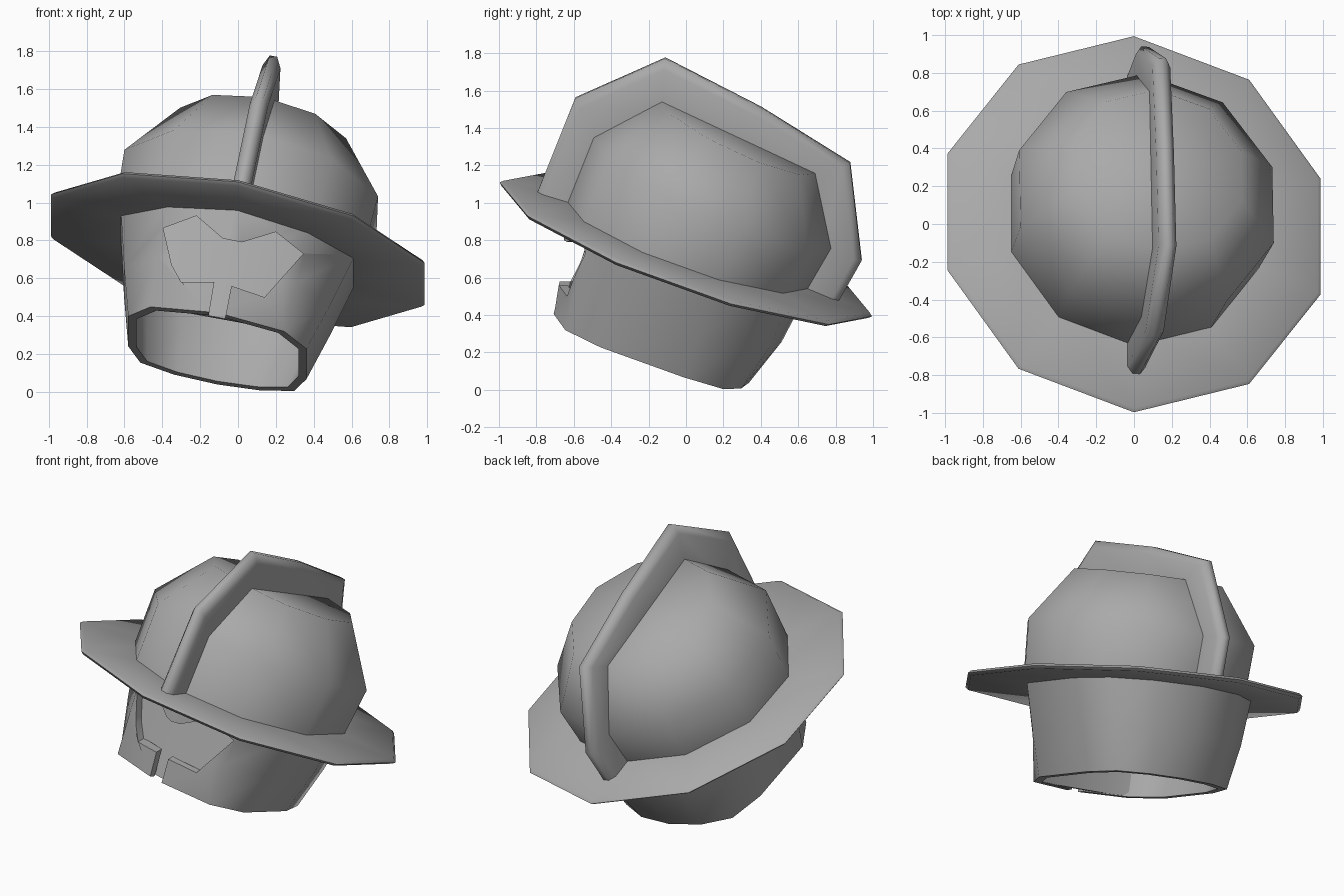
import bpy, bmesh, math
from mathutils import Matrix, Vector

cube = bpy.data.objects.get("Cube")
if cube:
    bpy.data.objects.remove(cube, do_unlink=True)

SIDES = 10
# Tilted frame of the whole helmet: origin at the brim centre
up = Vector((0.207, 0.36, 1)).normalized()
back = Vector((0, 1, -0.36)).normalized()
side = back.cross(up).normalized()
FRAME = Matrix((side, back, up)).transposed().to_4x4()
FRAME.translation = (0, 0, 0.755)

grey = bpy.data.materials.new("plain_grey")
grey.use_nodes = True
grey.diffuse_color = (0.4, 0.4, 0.4, 1)
grey.node_tree.nodes["Principled BSDF"].inputs["Base Color"].default_value = (0.4, 0.4, 0.4, 1)


def finish(name, bm, frame=FRAME):
    bmesh.ops.recalc_face_normals(bm, faces=bm.faces)
    bm.transform(frame)
    mesh = bpy.data.meshes.new(name)
    bm.to_mesh(mesh)
    bm.free()
    mesh.materials.append(grey)
    obj = bpy.data.objects.new(name, mesh)
    bpy.context.collection.objects.link(obj)
    return obj


def smooth(obj, angle=45):
    bpy.ops.object.select_all(action='DESELECT')
    obj.select_set(True)
    bpy.context.view_layer.objects.active = obj
    bpy.ops.object.shade_smooth_by_angle(angle=math.radians(angle))


def loft(loops, capped):
    """Join closed loops of points; either cap both ends or join last to first."""
    bm = bmesh.new()
    rings = [[bm.verts.new(p) for p in loop] for loop in loops]
    pairs = list(zip(rings, rings[1:]))
    if capped:
        bm.faces.new(rings[0])
        bm.faces.new(rings[-1])
    else:
        pairs.append((rings[-1], rings[0]))
    for p, q in pairs:
        for i in range(len(p)):
            j = (i + 1) % len(p)
            bm.faces.new((p[i], p[j], q[j], q[i]))
    return bm


def circle(r, h):
    angles = [math.pi / 2 + 2 * math.pi * i / SIDES for i in range(SIDES)]
    return [(r * math.cos(a), r * math.sin(a), h) for a in angles]


# Brim with a thin rounded rim
brim_profile = [(1.04, 0.012), (1.058, -0.004), (1.04, -0.02), (0.6, -0.02), (0.62, 0.035)]
smooth(finish("brim", loft([circle(r, h) for r, h in brim_profile], False)))

# Dome, leaning back a little while its rim stays on the brim
dome_profile = [(0.47, 0.68), (0.718, 0.346), (0.7, 0), (0.63, 0), (0.65, 0.32), (0.42, 0.63)]
bm = loft([circle(r, h) for r, h in dome_profile], True)
bmesh.ops.poke(bm, faces=[f for f in bm.faces if len(f.verts) == SIDES])
rim = [v for v in bm.verts if v.co.z < 0.1]
bm.transform(Matrix.Rotation(-math.radians(5.3), 4, 'X'))
for v in rim:
    v.co.z = 0
smooth(finish("dome", bm), 60)


# Face guard: squarish outline, narrowing downwards
def outline(half, h, scale=1):
    mirrored = [(-x, y) for x, y in reversed(half[1:-1])]
    return [(x * scale, y * scale, h) for x, y in half + mirrored]


low = [(0, 0.56), (0.234, 0.53), (0.415, 0.44), (0.48, 0.22), (0.48, -0.25), (0.36, -0.46), (0, -0.56)]
high = [(0, 0.69), (0.32, 0.62), (0.54, 0.46), (0.63, 0.22), (0.63, -0.24), (0.38, -0.51), (0, -0.66)]
mid = [((a + c) / 2, (b + d) / 2 * (1.04 if b > 0 else 1)) for (a, b), (c, d) in zip(low, high)]
levels = [(high, 0.0), (mid, -0.3), (low, -0.57)]
walls = [outline(half, h) for half, h in levels]
walls += [outline(half, h, 0.91) for half, h in reversed(levels)]
guard = finish("face_guard", loft(walls, False))

# Eye and mouth opening cut through the front wall
opening = [(-0.395, 0.865), (-0.22, 0.93), (-0.08, 0.81), (0.02, 0.79), (0.2, 0.845),
           (0.345, 0.73), (0.14, 0.5), (-0.035, 0.56), (-0.09, 0.28), (-0.175, 0.28),
           (-0.125, 0.58), (-0.3, 0.58), (-0.35, 0.67)]
cutter = finish("opening_cutter", loft([[(x, y, z) for x, z in opening] for y in (-1.2, -0.3)], True),
                Matrix.Identity(4))
cutter.hide_render = True
cut = guard.modifiers.new("opening", 'BOOLEAN')
cut.operation = 'DIFFERENCE'
cut.solver = 'EXACT'
cut.object = cutter
bpy.context.view_layer.objects.active = guard
bpy.ops.object.modifier_apply(modifier=cut.name)
bpy.data.objects.remove(cutter, do_unlink=True)
smooth(guard)

# Face plate recessed behind the opening
plate = [(-0.33, -0.44), (-0.18, -0.475), (0.18, -0.475), (0.33, -0.44)]
plate += [(x, y + 0.02) for x, y in reversed(plate)]
smooth(finish("face_plate", loft([[(x * s, y, h) for x, y in plate]
                                  for s, h in ((1, -0.565), (1.25, 0.0))], True)))

# Crest: a ridged fin that follows the dome from front to back
outer = [(-0.85, 0.0), (-0.83, 0.57), (-0.45, 0.94), (0.12, 0.865), (0.67, 0.745),
         (0.905, 0.265), (0.86, 0.0)]
inner = [(-0.66, 0.0), (-0.62, 0.39), (-0.37, 0.67), (0.1, 0.63), (0.48, 0.6),
         (0.69, 0.26), (0.66, 0.0)]
shoulder = [tuple(Vector(a).lerp(Vector(b), 0.2)) for a, b in zip(outer, inner)]
section = ((outer, -0.012), (outer, 0.028), (shoulder, 0.056), (inner, 0.056),
           (inner, -0.04), (shoulder, -0.04))
bm = loft([[(x, path[i][0], path[i][1]) for path, x in section] for i in range(len(outer))], True)
smooth(finish("crest", bm), 65)
